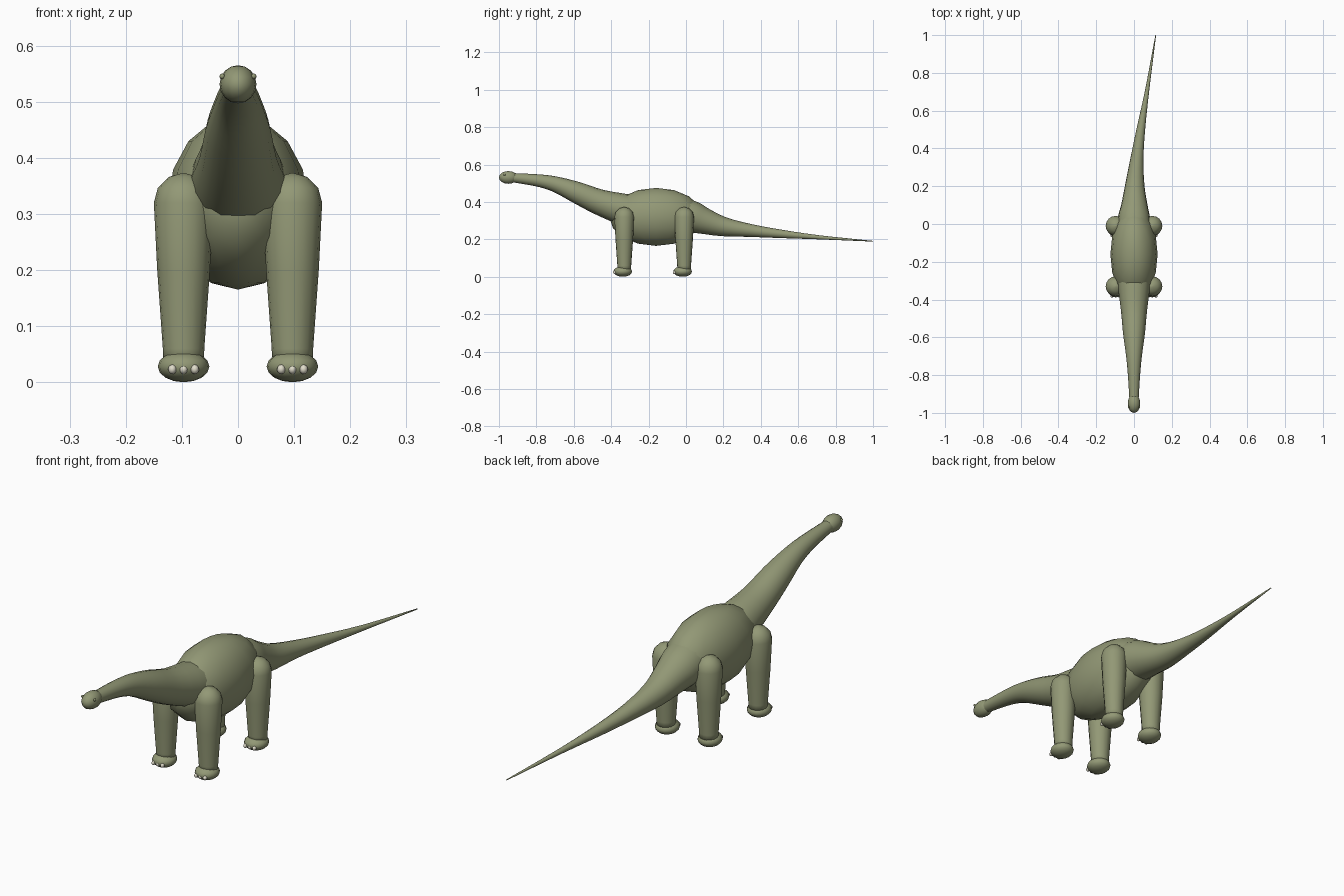
import bpy
import bmesh
import math
from mathutils import Vector, Matrix

cube = bpy.data.objects.get("Cube")
if cube:
    bpy.data.objects.remove(cube, do_unlink=True)


def material(name, color):
    mat = bpy.data.materials.new(name)
    mat.use_nodes = True
    mat.diffuse_color = color
    mat.node_tree.nodes["Principled BSDF"].inputs["Base Color"].default_value = color
    return mat


SKIN = material("olive skin", (0.29, 0.315, 0.18, 1))
NAIL = material("cream nail", (0.75, 0.72, 0.60, 1))


def finish(name, bm, mat):
    bmesh.ops.recalc_face_normals(bm, faces=bm.faces)
    for face in bm.faces:
        face.smooth = True
    mesh = bpy.data.meshes.new(name)
    bm.to_mesh(mesh)
    bm.free()
    mesh.materials.append(mat)
    obj = bpy.data.objects.new(name, mesh)
    bpy.context.collection.objects.link(obj)
    return obj


def ellipsoid(name, center, radii, mat=SKIN, segments=16, rings=8):
    bm = bmesh.new()
    place = Matrix.Translation(center) @ Matrix.Diagonal((*radii, 1))
    bmesh.ops.create_uvsphere(bm, u_segments=segments, v_segments=rings,
                              radius=1, matrix=place)
    return finish(name, bm, mat)


def catmull(a, b, c, d, t):
    return 0.5 * (2 * b + (c - a) * t + (2 * a - 5 * b + 4 * c - d) * t * t
                  + (3 * b - a - 3 * c + d) * t ** 3)


def tube(name, stations, steps=3, sides=16, mat=SKIN):
    """Round tube through (x, y, z, radius) stations, smoothly interpolated."""
    pts = [Vector(s) for s in stations]
    ext = [2 * pts[0] - pts[1]] + pts + [2 * pts[-1] - pts[-2]]
    path = [catmull(*ext[i:i + 4], k / steps)
            for i in range(len(pts) - 1) for k in range(steps)] + [pts[-1]]
    bm = bmesh.new()
    loops = []
    for i, p in enumerate(path):
        ahead = path[min(i + 1, len(path) - 1)].xyz
        behind = path[max(i - 1, 0)].xyz
        tangent = (ahead - behind).normalized()
        up = Vector((1, 0, 0)).cross(tangent).normalized()
        side = tangent.cross(up)
        loops.append([bm.verts.new(p.xyz + p.w * (side * math.cos(a) + up * math.sin(a)))
                      for a in (math.tau * k / sides for k in range(sides))])
    for low, high in zip(loops, loops[1:]):
        for k in range(sides):
            n = (k + 1) % sides
            bm.faces.new((low[k], low[n], high[n], high[k]))
    bm.faces.new(loops[0])
    bm.faces.new(loops[-1])
    return finish(name, bm, mat)


# Torso, neck and tail
ellipsoid("body", (0, -0.16, 0.32), (0.125, 0.25, 0.155))
tube("neck", [(0, -0.23, 0.335, 0.085), (0, -0.32, 0.356, 0.086),
              (0, -0.46, 0.398, 0.069), (0, -0.58, 0.449, 0.058),
              (0, -0.69, 0.492, 0.043), (0, -0.78, 0.513, 0.034),
              (0, -0.90, 0.527, 0.026), (0, -0.95, 0.531, 0.024)])
tube("tail", [(0, -0.03, 0.335, 0.09), (0, 0.04, 0.318, 0.084),
              (0.002, 0.10, 0.297, 0.070), (0.004, 0.20, 0.268, 0.052),
              (0.015, 0.34, 0.248, 0.035), (0.036, 0.50, 0.230, 0.023),
              (0.07, 0.71, 0.211, 0.011), (0.115, 1.0, 0.19, 0.002)])

# Head with small eyes
ellipsoid("head", (0, -0.95, 0.531), (0.033, 0.05, 0.034))
for side, label in ((1, "left"), (-1, "right")):
    ellipsoid(f"{label}_eye", (side * 0.028, -0.97, 0.545),
              (0.005, 0.006, 0.005), segments=12)

# Legs with rounded tops, feet and three nails each
for end, leg_y in (("front", -0.33), ("rear", -0.01)):
    for side, label in ((1, "left"), (-1, "right")):
        name = f"{end}_{label}"
        x = side * 0.097
        dome = [(x, leg_y, 0.32 + 0.053 * math.sin(a), max(0.053 * math.cos(a), 0.001))
                for a in (math.radians(d) for d in (0, 30, 60, 90))]
        tube(f"{name}_leg", [(x, leg_y, 0.03, 0.036), (x, leg_y, 0.06, 0.037),
                             (x, leg_y, 0.2, 0.047)] + dome, steps=1)
        foot_y = leg_y - 0.008
        ellipsoid(f"{name}_foot", (x, foot_y, 0.028), (0.046, 0.05, 0.028))
        for i in (-1, 0, 1):
            ellipsoid(f"{name}_nail_{i + 2}", (x + i * 0.02, foot_y - 0.043, 0.023),
                      (0.0075, 0.009, 0.0085), NAIL, 12, 8)
